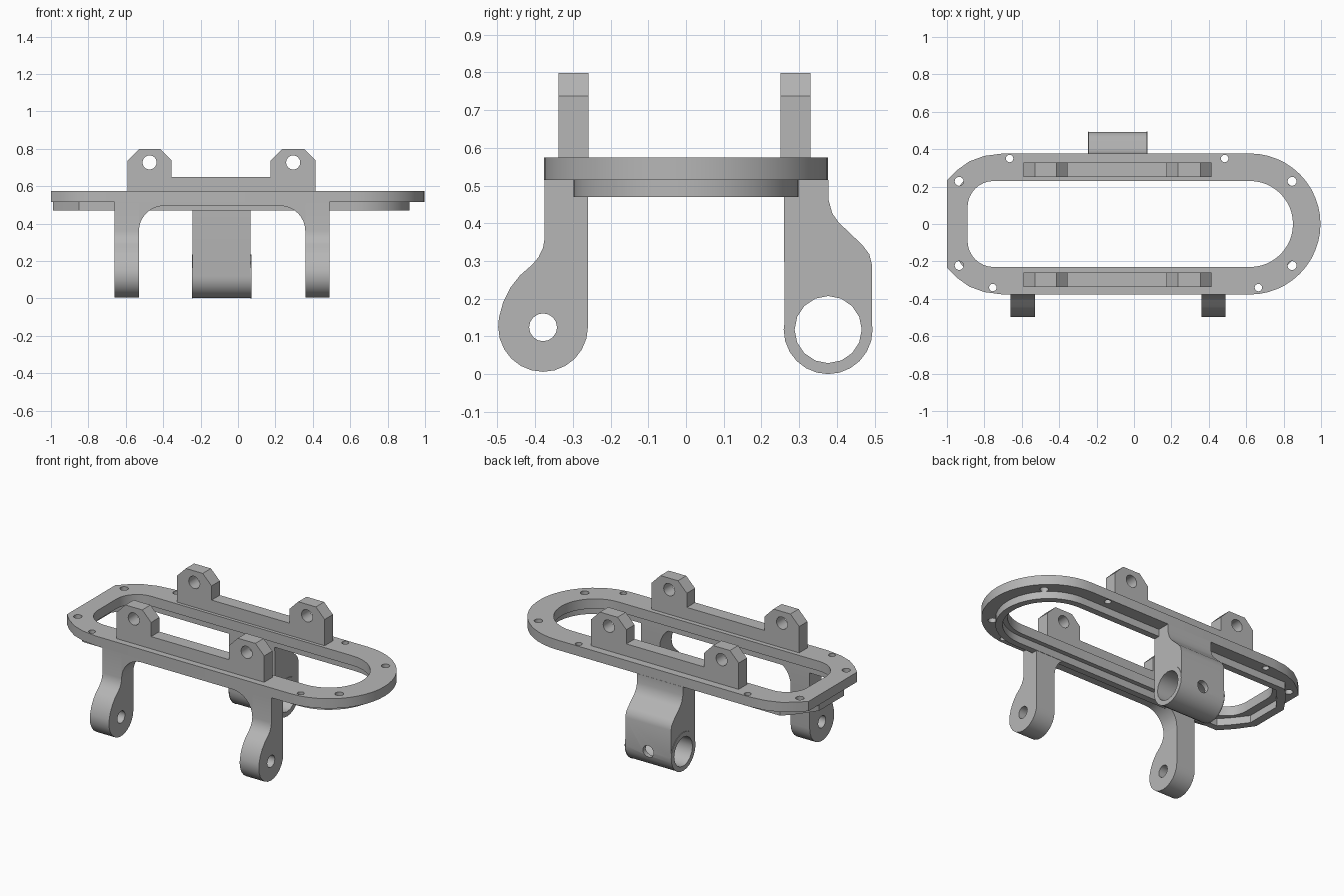
import bpy, bmesh
from math import sin, cos, radians
from mathutils import Matrix, Vector

cube = bpy.data.objects.get("Cube")
if cube:
    bpy.data.objects.remove(cube, do_unlink=True)

grey = bpy.data.materials.new("plain_grey")
grey.use_nodes = True
grey.diffuse_color = (0.47, 0.47, 0.47, 1)
grey.node_tree.nodes["Principled BSDF"].inputs["Base Color"].default_value = (0.47, 0.47, 0.47, 1)

# Directions of profile x, profile y and extrusion, for each drawing plane
PLANES = {"xy": ((1, 0, 0), (0, 1, 0), (0, 0, 1)),
          "xz": ((1, 0, 0), (0, 0, 1), (0, -1, 0)),
          "yz": ((0, 1, 0), (0, 0, 1), (1, 0, 0))}


def arc(cx, cy, r, start, end, steps=12):
    angles = [radians(start + (end - start) * i / steps) for i in range(steps + 1)]
    return [(cx + r * cos(a), cy + r * sin(a)) for a in angles]


def circle(cx, cy, r, steps=16):
    return arc(cx, cy, r, 0, 360, steps)[:-1]


def extrude(name, loops, plane, low, high):
    """Extrude an outline with holes from low to high across its plane."""
    curve = bpy.data.curves.new(name + "_profile", "CURVE")
    curve.dimensions = "2D"
    curve.fill_mode = "BOTH"
    curve.extrude = (high - low) / 2
    for loop in loops:
        spline = curve.splines.new("POLY")
        spline.points.add(len(loop) - 1)
        for point, (u, v) in zip(spline.points, loop):
            point.co = (u, v, 0, 1)
        spline.use_cyclic_u = True
    helper = bpy.data.objects.new(name + "_helper", curve)
    bpy.context.collection.objects.link(helper)
    graph = bpy.context.evaluated_depsgraph_get()
    mesh = bpy.data.meshes.new_from_object(helper.evaluated_get(graph))
    bpy.data.objects.remove(helper, do_unlink=True)
    bpy.data.curves.remove(curve)

    axes = PLANES[plane]
    turn = Matrix(axes).transposed().to_4x4()
    middle = Vector([abs(c) for c in axes[2]]) * (low + high) / 2
    mesh.transform(Matrix.Translation(middle) @ turn)
    bm = bmesh.new()
    bm.from_mesh(mesh)
    bmesh.ops.remove_doubles(bm, verts=bm.verts, dist=0.00005)
    bmesh.ops.recalc_face_normals(bm, faces=bm.faces)
    bm.to_mesh(mesh)
    bm.free()
    mesh.name = name
    mesh.materials.clear()
    mesh.materials.append(grey)
    part = bpy.data.objects.new(name, mesh)
    bpy.context.collection.objects.link(part)
    return part


def ring_outline(radius, corner):
    """Round right end, mirrored corner points at the left end."""
    return arc(0.62, 0, radius, -90, 90, 24) + corner + [(x, -y) for x, y in reversed(corner)]


# Flat frame with its bolt holes
outer = ring_outline(0.377, [(-0.70, 0.377), (-0.80, 0.364), (-0.88, 0.335),
                             (-0.95, 0.285), (-1.0, 0.235)])
inner = ring_outline(0.23, arc(-0.75, 0.09, 0.14, 90, 180, 8))
bolts = [circle(x, y, 0.024) for x in (-0.935, 0.845) for y in (-0.222, 0.228)]
bolts += [circle(x, y, 0.02) for x, y in
          ((-0.665, 0.35), (0.485, 0.35), (-0.755, -0.34), (0.665, -0.34))]
extrude("frame_plate", [outer, inner] + bolts, "xy", 0.515, 0.575)

# Thin lip under the frame
lip_outer = ring_outline(0.298, [(-0.85, 0.298), (-0.92, 0.22), (-0.99, 0.12)])
lip_inner = ring_outline(0.258, [(-0.82, 0.258), (-0.88, 0.19), (-0.94, 0.11)])
extrude("lower_lip", [lip_outer, lip_inner], "xy", 0.47, 0.515)

# Pair of eared rails on top of the frame
ear_profile = []
for left, right in ((-0.59, -0.355), (0.175, 0.415)):
    ear_profile += [(left, 0.65), (left, 0.737), (left + 0.06, 0.798),
                    (right - 0.06, 0.798), (right, 0.737), (right, 0.65)]
rail = [(-0.59, 0.575)] + ear_profile[1:-1] + [(0.415, 0.575)]
ear_holes = [circle(x, 0.727, 0.038) for x in (-0.473, 0.295)]
for name, y in (("front_rail", -0.298), ("back_rail", 0.29)):
    extrude(name, [rail] + ear_holes, "xz", y - 0.04, y + 0.04)

# Two front legs with round feet
leg = [(-0.26, 0.515), (-0.375, 0.515), (-0.375, 0.36), (-0.379, 0.335), (-0.391, 0.31),
       (-0.408, 0.29), (-0.44, 0.262), (-0.465, 0.23), (-0.485, 0.19), (-0.496, 0.15)]
leg += arc(-0.379, 0.125, 0.119, 180, 360, 12)
for name, x in (("right_leg", -0.595), ("left_leg", 0.425)):
    extrude(name, [leg, circle(-0.379, 0.124, 0.037)], "yz", x - 0.065, x + 0.065)

# Arched web joining the legs
arch = [(-0.53, 0.515)] + arc(-0.395, 0.36, 0.135, 180, 90, 8)
arch += arc(0.225, 0.36, 0.135, 90, 0, 8) + [(0.36, 0.515)]
extrude("leg_arch", [arch], "xz", -0.375, -0.26)

# Back lug with a cross bore
lug = [(0.26, 0.515), (0.26, 0.118)] + arc(0.377, 0.118, 0.116, 180, 360, 14)
lug += [(0.493, 0.29), (0.486, 0.318), (0.468, 0.342), (0.405, 0.402),
        (0.388, 0.426), (0.378, 0.462), (0.378, 0.515)]
bore = circle(0.377, 0.118, 0.089)
back_lug = extrude("back_lug", [lug[:1] + lug[2:], bore], "yz", -0.243, 0.068)

# Raised collars at the ends of the bore
for name, x in (("right_collar", -0.246), ("left_collar", 0.068)):
    extrude(name, [circle(0.377, 0.118, 0.118, 24), bore], "yz", x, x + 0.003)

# Screw hole through the back wall of the lug
cutter = extrude("screw_hole_cutter", [circle(-0.088, 0.12, 0.037)], "xz", 0.38, 0.56)
cutter.hide_render = True
cut = back_lug.modifiers.new("screw_hole", "BOOLEAN")
cut.operation = "DIFFERENCE"
cut.solver = "EXACT"
cut.object = cutter
bpy.context.view_layer.objects.active = back_lug
bpy.ops.object.modifier_apply(modifier=cut.name)
bpy.data.objects.remove(cutter, do_unlink=True)

# Smooth the curved walls and keep the edges crisp
bpy.ops.object.select_all(action="DESELECT")
for part in bpy.context.collection.objects:
    if part.type == "MESH" and grey.name in part.data.materials:
        part.select_set(True)
bpy.ops.object.shade_smooth_by_angle(angle=radians(30))
